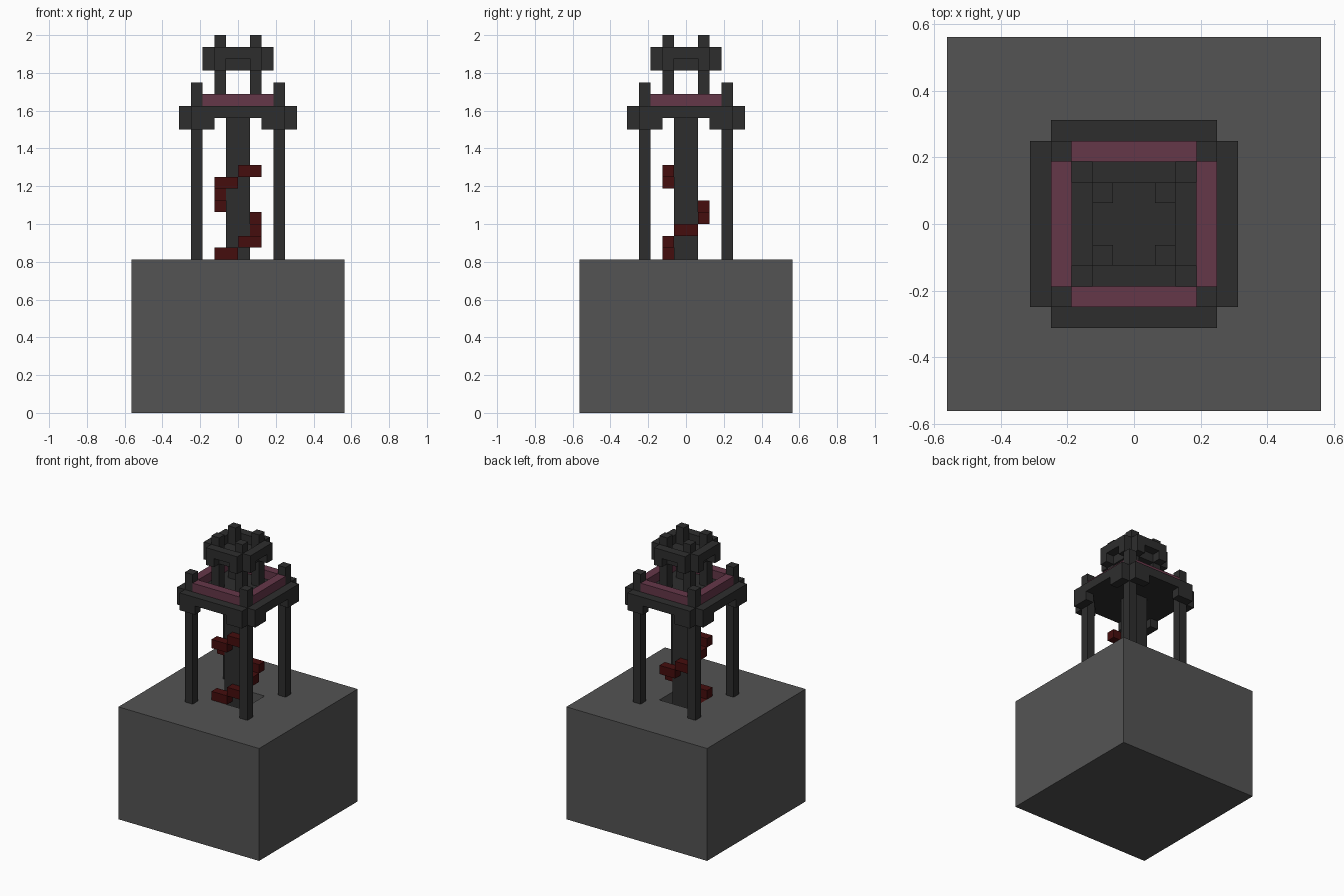
import bpy
import bmesh
from math import pi
from mathutils import Matrix, Vector

if "Cube" in bpy.data.objects:
    bpy.data.objects.remove(bpy.data.objects["Cube"])

U = 1 / 16  # block size


def material(name, rgb):
    m = bpy.data.materials.new(name)
    m.use_nodes = True
    m.diffuse_color = (*rgb, 1)
    bsdf = m.node_tree.nodes["Principled BSDF"]
    bsdf.inputs["Base Color"].default_value = (*rgb, 1)
    return m


STONE = material("grey stone", (0.088, 0.088, 0.088))
DARK = material("dark stone", (0.027, 0.027, 0.027))
PINK = material("plum brick", (0.13, 0.038, 0.066))
RED = material("dark red", (0.06, 0.004, 0.004))


def add_box(bm, x, y, z, turn=0):
    """Box from (min, max) ranges in blocks, turned about z by quarter turns."""
    size = Vector((x[1] - x[0], y[1] - y[0], z[1] - z[0])) * U
    mid = Vector((sum(x), sum(y), sum(z))) * U / 2
    mat = Matrix.Rotation(turn * pi / 2, 4, 'Z') @ Matrix.Translation(mid) @ Matrix.Diagonal((*size, 1))
    return bmesh.ops.create_cube(bm, size=1, matrix=mat)


def finish(name, bm, mat):
    mesh = bpy.data.meshes.new(name)
    bm.to_mesh(mesh)
    bm.free()
    mesh.materials.append(mat)
    obj = bpy.data.objects.new(name, mesh)
    bpy.context.collection.objects.link(obj)
    return obj


def part(name, mat, boxes, turns=(0,)):
    bm = bmesh.new()
    for turn in turns:
        for x, y, z in boxes:
            add_box(bm, x, y, z, turn)
    return finish(name, bm, mat)


ALL = range(4)

# Base block with a square stairwell sunk into its top
bm = bmesh.new()
add_box(bm, (-9, 9), (-9, 9), (0, 13))
bm.normal_update()
top = [f for f in bm.faces if f.normal.z > 0.9]
bmesh.ops.inset_region(bm, faces=top, thickness=7 * U, use_even_offset=True)
well = bmesh.ops.extrude_discrete_faces(bm, faces=top)["faces"]
bmesh.ops.translate(bm, verts=well[0].verts, vec=(0, 0, -12 * U))
bmesh.ops.recalc_face_normals(bm, faces=bm.faces)
finish("base_block", bm, STONE)

# Central column and spiral stair, climbing one block per step
part("central_column", DARK, [((-1, 1), (-1, 1), (1, 25))])
cycle = [
    ((-2, 0), (-2, -1)), ((0, 2), (-2, -1)), ((1, 2), (-1, 1)),
    ((0, 2), (1, 2)), ((-2, 0), (1, 2)), ((-2, -1), (-1, 1)),
]
part("spiral_steps", RED,
     [(*cycle[(z - 1) % 6], (z, z + 1)) for z in range(1, 21)])

# Lower platform: posts, floor, rim beams, corner brackets and railing
part("tall_posts", DARK, [((3, 4), (-4, -3), (13, 28))], ALL)
part("platform_floor", DARK, [((-4, 4), (-4, 4), (25, 26))])
part("platform_rim", DARK, [
    ((-3, 3), (-5, -4), (25, 26)),
    ((-4, -3), (-5, -4), (24, 26)),
    ((3, 4), (-5, -4), (24, 26)),
    ((-3, -2), (-5, -4), (24, 25)),
    ((2, 3), (-5, -4), (24, 25)),
], ALL)
part("platform_railing", PINK, [((-3, 3), (-4, -3), (26, 27))], ALL)

# Upper turret: short posts, roof plate and rim
part("turret_posts", DARK, [((1, 2), (-2, -1), (26, 32))], ALL)
part("turret_roof", DARK, [
    ((-1, 1), (-2, 2), (29, 30)),
    ((-2, -1), (-1, 1), (29, 30)),
    ((1, 2), (-1, 1), (29, 30)),
])
part("turret_rim", DARK, [
    ((-1, 1), (-3, -2), (30, 31)),
    ((-2, -1), (-3, -2), (29, 31)),
    ((1, 2), (-3, -2), (29, 31)),
], ALL)
